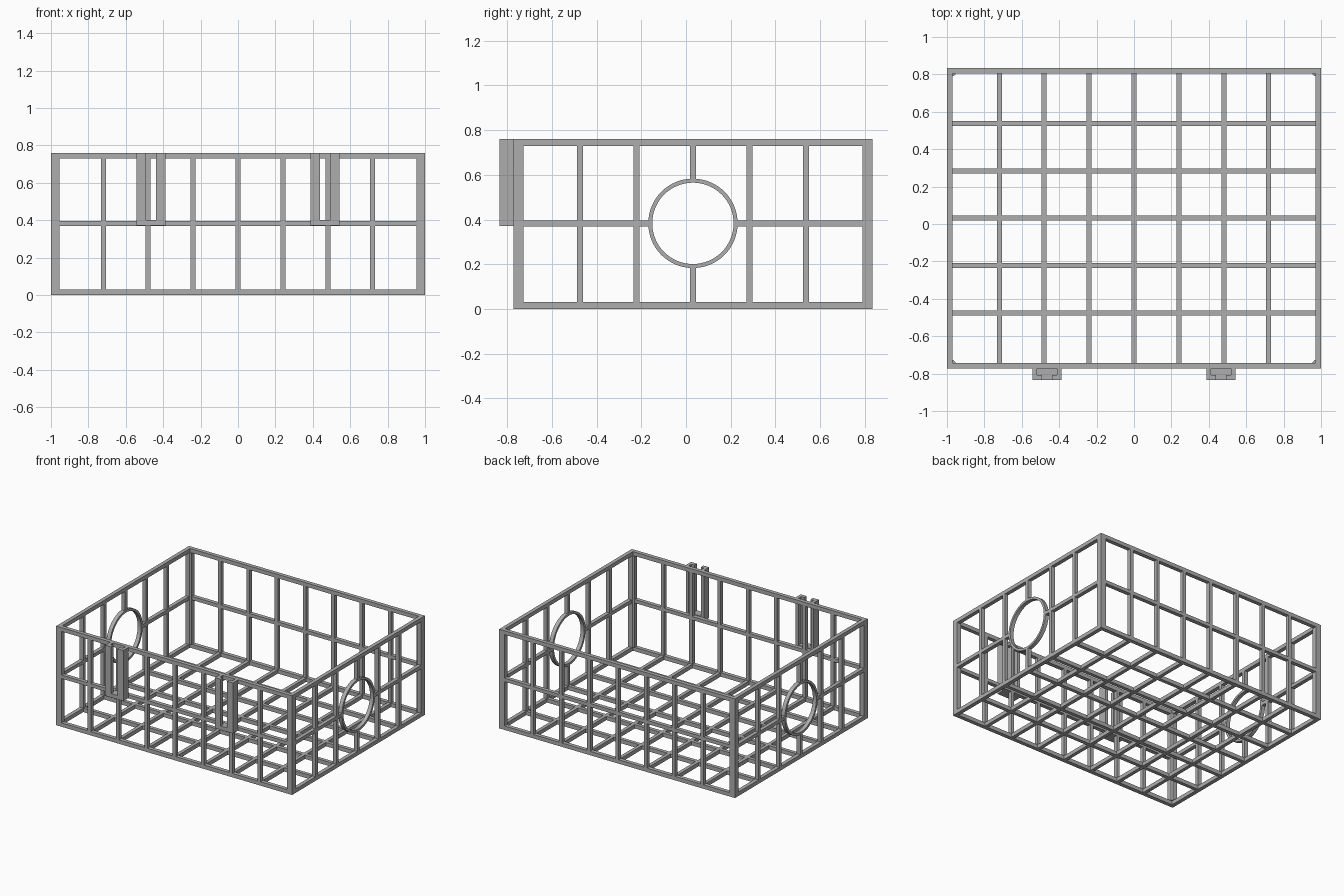
import bpy, bmesh, math
from mathutils import Matrix, Vector

if "Cube" in bpy.data.objects:
    bpy.data.objects.remove(bpy.data.objects["Cube"])

grey = bpy.data.materials.new("plain grey")
grey.diffuse_color = (0.42, 0.42, 0.42, 1)
grey.use_nodes = True
grey.node_tree.nodes["Principled BSDF"].inputs["Base Color"].default_value = grey.diffuse_color

X, Y0, Y1, H = 1.0, -0.773, 0.835, 0.76   # basket extents
T, W = 0.03, 0.027                        # wall depth, bar width
YC, MID = (Y0 + Y1) / 2, 0.383            # basket centre, middle rail height
POST = 0.045
R_OUT, R_IN = 0.2, 0.182
XS = [i * 0.24 for i in range(-3, 4)]
YS = [YC + i * 0.253 for i in range(-2, 3)]


def finish(name, bm):
    bmesh.ops.recalc_face_normals(bm, faces=bm.faces)
    me = bpy.data.meshes.new(name)
    bm.to_mesh(me)
    bm.free()
    me.materials.append(grey)
    ob = bpy.data.objects.new(name, me)
    bpy.context.collection.objects.link(ob)
    return ob


def bars(name, boxes):
    """One object from (x0, x1, y0, y1, z0, z1) boxes."""
    bm = bmesh.new()
    for x0, x1, y0, y1, z0, z1 in boxes:
        m = Matrix.Translation(((x0 + x1) / 2, (y0 + y1) / 2, (z0 + z1) / 2))
        bmesh.ops.create_cube(bm, size=1, matrix=m @ Matrix.Diagonal((x1 - x0, y1 - y0, z1 - z0, 1)))
    return finish(name, bm)


def prism(name, pts, z0, z1):
    """Extrude an outline upward."""
    bm = bmesh.new()
    f = bm.faces.new([bm.verts.new((x, y, z0)) for x, y in pts])
    r = bmesh.ops.extrude_face_region(bm, geom=[f])
    bmesh.ops.translate(bm, vec=(0, 0, z1 - z0),
                        verts=[v for v in r["geom"] if isinstance(v, bmesh.types.BMVert)])
    return finish(name, bm)


h = W / 2

# Rims at the top and bottom
for name, z in (("bottom_rim", 0), ("top_rim", H - T)):
    b = [(-X, X, y, y + T, z, z + T) for y in (Y0, Y1 - T)]
    b += [(x, x + T, Y0 + T, Y1 - T, z, z + T) for x in (-X, X - T)]
    bars(name, b)

# Corner posts with a bevelled inner corner
c = 0.01
for sx in (-1, 1):
    for y, sy in ((Y0, 1), (Y1, -1)):
        outline = [(0, 0), (POST, 0), (POST, POST - c), (POST - c, POST), (0, POST)]
        prism("corner_post", [(sx * (X - u), y + sy * v) for u, v in outline], T, H - T)

# Front and back walls: middle rail and uprights
for name, y in (("front_wall", Y0), ("back_wall", Y1 - T)):
    b = [(-X + POST, X - POST, y, y + T, MID - h, MID + h)]
    for x in XS:
        b += [(x - h, x + h, y, y + T, T, MID - h), (x - h, x + h, y, y + T, MID + h, H - T)]
    bars(name, b)

# Side walls: rails and uprights stop at the round handle ring
rm = (R_OUT + R_IN) / 2
for name, x in (("left_wall", -X), ("right_wall", X - T)):
    b = [(x, x + T, Y0 + POST, YC - rm, MID - h, MID + h),
         (x, x + T, YC + rm, Y1 - POST, MID - h, MID + h),
         (x, x + T, YC - h, YC + h, T, MID - rm),
         (x, x + T, YC - h, YC + h, MID + rm, H - T)]
    for y in YS:
        if abs(y - YC) > 0.1:
            b += [(x, x + T, y - h, y + h, T, MID - h), (x, x + T, y - h, y + h, MID + h, H - T)]
    bars(name, b)

    # Handle ring
    bm = bmesh.new()
    n = 64
    rings = []
    for i in range(n):
        a = 2 * math.pi * i / n
        rings.append([bm.verts.new((x + dx, YC + r * math.cos(a), MID + r * math.sin(a)))
                      for dx, r in ((0, R_IN), (T, R_IN), (T, R_OUT), (0, R_OUT))])
    for i in range(n):
        p, q = rings[i], rings[(i + 1) % n]
        for j in range(4):
            k = (j + 1) % 4
            bm.faces.new((p[j], p[k], q[k], q[j]))
    ob = finish("handle_ring", bm)
    bpy.ops.object.select_all(action='DESELECT')
    bpy.context.view_layer.objects.active = ob
    ob.select_set(True)
    bpy.ops.object.shade_smooth_by_angle(angle=math.radians(30))

# Floor grid
b = [(-X + T, X - T, y - h, y + h, 0, T) for y in YS]
edges = [Y0 + T] + [v for y in YS for v in (y - h, y + h)] + [Y1 - T]
for x in XS:
    b += [(x - h, x + h, edges[i], edges[i + 1], 0, T) for i in range(0, len(edges), 2)]
bars("floor_grid", b)

# Hanging clips: T-slot channels closed at the bottom
YF, YM = -0.835, -0.806
for cx in (-0.465, 0.465):
    for s in (-1, 1):
        outline = [(0.077, Y0), (0.077, YF), (0.027, YF), (0.027, YM), (0.053, YM), (0.053, Y0)]
        prism("clip_side", [(cx + s * u, y) for u, y in outline], 0.402, H)
    bars("clip_base", [(cx - 0.077, cx + 0.077, YF, Y0, 0.372, 0.402)])
